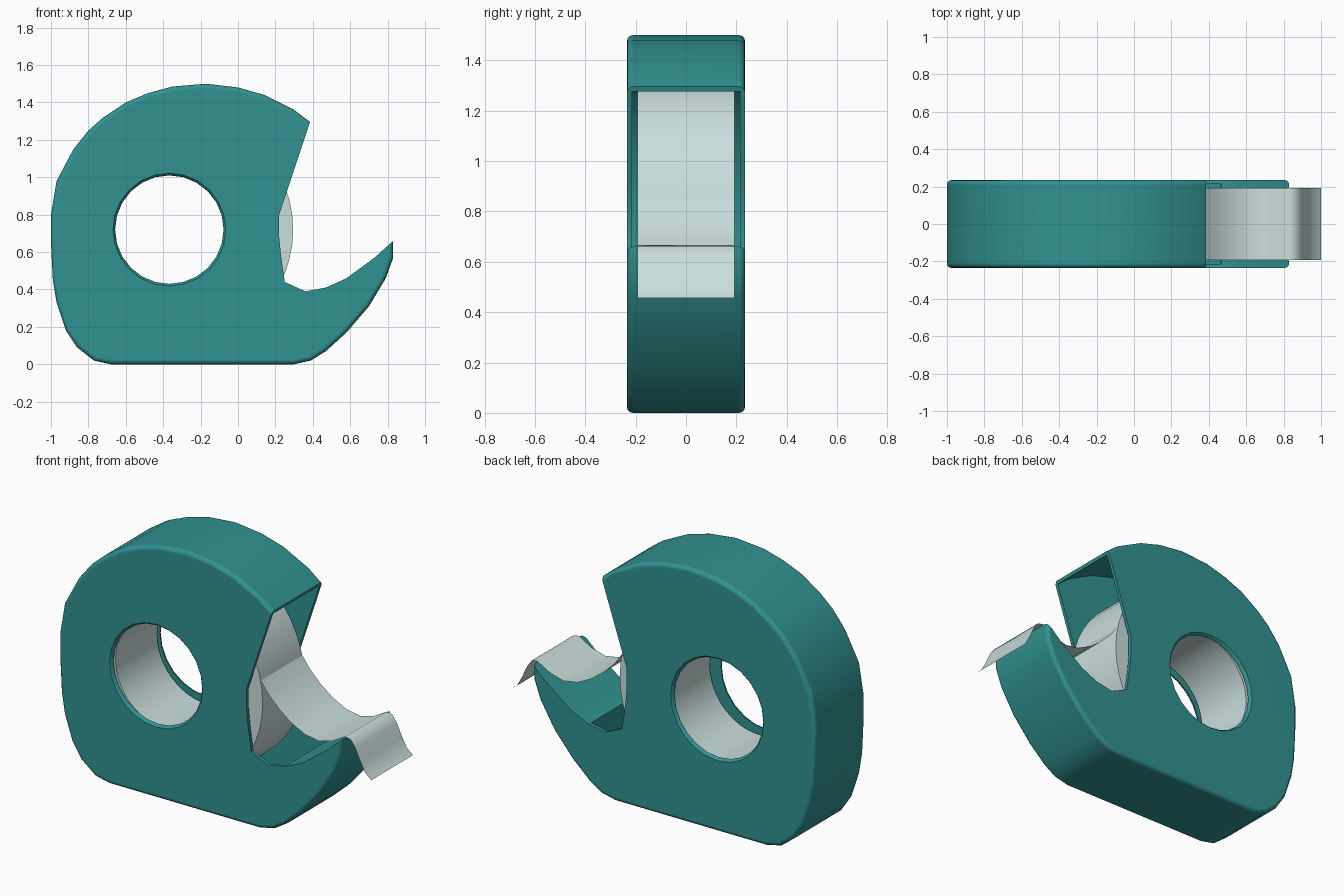
import bpy
import bmesh
import math
from mathutils import Vector

cube = bpy.data.objects.get("Cube")
if cube:
    bpy.data.objects.remove(cube, do_unlink=True)


def make_material(name, colour):
    mat = bpy.data.materials.new(name)
    mat.use_nodes = True
    mat.diffuse_color = (*colour, 1)
    mat.node_tree.nodes["Principled BSDF"].inputs["Base Color"].default_value = (*colour, 1)
    return mat


teal = make_material("teal plastic", (0.030, 0.290, 0.282))
pale = make_material("pale tape", (0.59, 0.73, 0.72))


def finish(bm, name, mat):
    """Turn a bmesh into a linked object with one material."""
    mesh = bpy.data.meshes.new(name)
    bm.to_mesh(mesh)
    bm.free()
    mesh.materials.append(mat)
    obj = bpy.data.objects.new(name, mesh)
    bpy.context.collection.objects.link(obj)
    return obj


def prism(outline, half_width):
    """Extrude an x-z outline across y, centred on y = 0."""
    bm = bmesh.new()
    face = bm.faces.new([bm.verts.new((x, -half_width, z)) for x, z in outline])
    result = bmesh.ops.extrude_face_region(bm, geom=[face], use_keep_orig=True)
    moved = [v for v in result["geom"] if isinstance(v, bmesh.types.BMVert)]
    bmesh.ops.translate(bm, verts=moved, vec=(0, 2 * half_width, 0))
    bmesh.ops.recalc_face_normals(bm, faces=bm.faces)
    return bm


def lathe(name, profile, centre, steps, mat):
    """Spin a (radius, y) profile about a y-parallel axis."""
    cx, cz = centre
    bm = bmesh.new()
    verts = [bm.verts.new((cx + r, y, cz)) for r, y in profile]
    edges = [bm.edges.new(pair) for pair in zip(verts, verts[1:])]
    bmesh.ops.spin(bm, geom=verts + edges, cent=(cx, 0, cz), axis=(0, 1, 0),
                   angle=math.tau, steps=steps)
    bmesh.ops.remove_doubles(bm, verts=bm.verts, dist=0.0005)
    bmesh.ops.recalc_face_normals(bm, faces=bm.faces)
    return finish(bm, name, mat)


def activate(obj):
    bpy.ops.object.select_all(action="DESELECT")
    obj.select_set(True)
    bpy.context.view_layer.objects.active = obj


def cut(obj, cutter):
    cutter.hide_render = True
    mod = obj.modifiers.new("cut", "BOOLEAN")
    mod.operation = "DIFFERENCE"
    mod.solver = "EXACT"
    mod.object = cutter
    activate(obj)
    bpy.ops.object.modifier_apply(modifier=mod.name)
    bpy.data.objects.remove(cutter, do_unlink=True)


def smooth(obj, degrees):
    activate(obj)
    bpy.ops.object.shade_smooth_by_angle(angle=math.radians(degrees))


HALF_WIDTH = 0.235
WALL = 0.02

# Outer rim, from the upper mouth tip over the back to the cutting tip
rim = [(0.385, 1.295), (0.3, 1.36), (0.14, 1.44), (0, 1.48), (-0.17, 1.5),
       (-0.35, 1.485), (-0.48, 1.45), (-0.6, 1.4), (-0.72, 1.32), (-0.8, 1.25),
       (-0.88, 1.15), (-0.97, 0.98), (-1, 0.8), (-1, 0.65), (-0.99, 0.45),
       (-0.97, 0.33), (-0.92, 0.18), (-0.86, 0.09), (-0.77, 0.02), (-0.68, 0),
       (0.3, 0), (0.39, 0.02), (0.47, 0.07), (0.58, 0.17), (0.7, 0.31),
       (0.79, 0.46), (0.83, 0.57), (0.83, 0.66)]
# Concave mouth, from the cutting tip back up
mouth = [(0.73, 0.57), (0.58, 0.46), (0.47, 0.41), (0.36, 0.39), (0.25, 0.44),
         (0.23, 0.58), (0.22, 0.68), (0.22, 0.8), (0.26, 0.92)]

# Case: solid side profile with rounded rim edges
bm = prism(rim + mouth, HALF_WIDTH)
rim_keys = {(round(x, 3), round(z, 3)) for x, z in rim}


def on_rim(v):
    return (round(v.co.x, 3), round(v.co.z, 3)) in rim_keys


tips = {rim[0], rim[-1]}
rounded = [e for e in bm.edges
           if abs(e.verts[0].co.y - e.verts[1].co.y) < 0.01
           and all(on_rim(v) for v in e.verts)]
bmesh.ops.bevel(bm, geom=rounded, offset=0.025, segments=3, profile=0.5,
                affect="EDGES", clamp_overlap=True)
case = finish(bm, "dispenser_case", teal)

# Hollow: the rim inset by the wall thickness, open through the mouth
lip_start = 0.47
back = rim[:23]
inner = []
for i, point in enumerate(back):
    before, after = back[max(i - 1, 0)], back[min(i + 1, len(back) - 1)]
    along = (Vector(after) - Vector(before)).normalized()
    inner.append(Vector(point) + WALL * Vector((-along.y, along.x)))
hollow = inner + [Vector((lip_start, 0.6)), Vector((0.6, 1)), Vector((0.5, 1.2))]
cut(case, finish(prism(hollow, HALF_WIDTH - WALL), "hollow_cutter", teal))

# Finger hole with softly flared edges
hole_half = [(0.29, 0.215), (0.293, 0.226), (0.303, 0.236), (0.303, 0.3), (0, 0.3)]
hole_profile = [(r, -y) for r, y in reversed(hole_half)] + hole_half
cut(case, lathe("hole_cutter", hole_profile, (-0.367, 0.72), 24, teal))
smooth(case, 35)
weighted = case.modifiers.new("even shading", "WEIGHTED_NORMAL")
weighted.keep_sharp = True

# Tape roll: a thick ring
TAPE = 0.193
ring = [(0.32, -TAPE), (0.635, -TAPE), (0.635, TAPE), (0.32, TAPE), (0.32, -TAPE)]
roll = lathe("tape_roll", ring, (-0.34, 0.72), 48, pale)
smooth(roll, 35)

# Loose tape end: a thin sheet sagging to the cutting tip and hanging over it
path = [(0.283, 0.85), (0.33, 0.785), (0.4, 0.715), (0.48, 0.655), (0.57, 0.61),
        (0.66, 0.595), (0.75, 0.62), (0.83, 0.666), (0.865, 0.66), (0.895, 0.62),
        (0.93, 0.545), (0.96, 0.49), (1, 0.456)]
bm = bmesh.new()
rows = [[bm.verts.new((x, side * TAPE, z)) for side in (-1, 1)] for x, z in path]
for (a, b), (c, d) in zip(rows, rows[1:]):
    bm.faces.new((a, c, d, b))
strip = finish(bm, "tape_strip", pale)
smooth(strip, 60)
